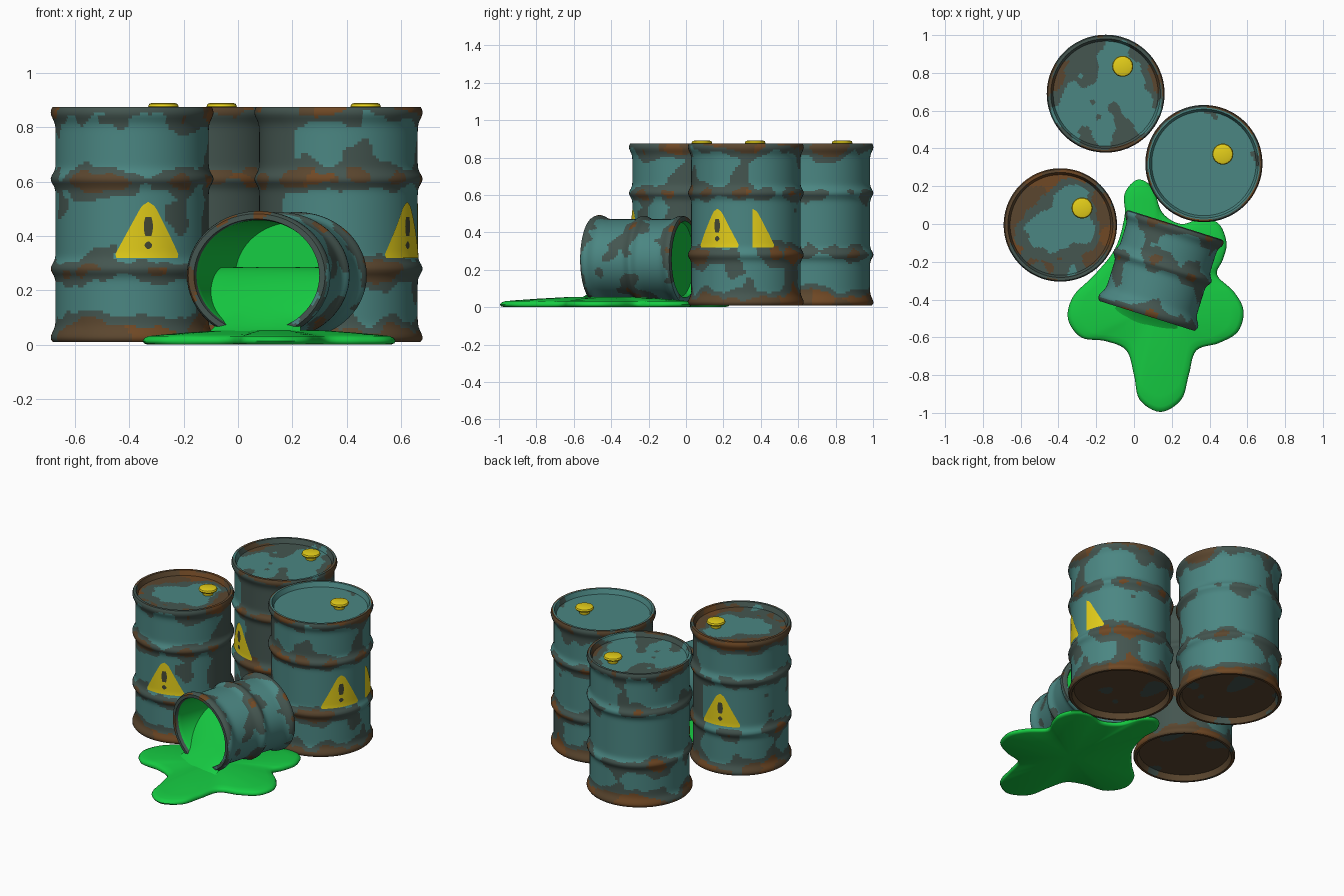
import bpy, bmesh, math
from mathutils import Vector, Matrix, noise

if "Cube" in bpy.data.objects:
    bpy.data.objects.remove(bpy.data.objects["Cube"])

def material(name, rgb):
    m = bpy.data.materials.new(name)
    m.diffuse_color = (*rgb, 1)
    m.use_nodes = True
    m.node_tree.nodes["Principled BSDF"].inputs["Base Color"].default_value = m.diffuse_color
    return m

TEAL, DIRT, RUST, ORANGE, YELLOW, GREEN, DARK = range(7)
MATS = [material("teal_paint", (0.07, 0.24, 0.225)), material("grey_dirt", (0.058, 0.092, 0.08)),
        material("brown_rust", (0.105, 0.062, 0.028)), material("orange_rust", (0.16, 0.065, 0.018)),
        material("yellow", (0.78, 0.62, 0.01)), material("green_slime", (0.008, 0.6, 0.055)),
        material("dark_mark", (0.06, 0.065, 0.035))]

def finish(name, bm, matrix=Matrix(), recalc=True, angle=40):
    if recalc:
        bmesh.ops.recalc_face_normals(bm, faces=bm.faces)
    me = bpy.data.meshes.new(name)
    bm.to_mesh(me)
    bm.free()
    for m in MATS:
        me.materials.append(m)
    me.transform(matrix)
    ob = bpy.data.objects.new(name, me)
    bpy.context.collection.objects.link(ob)
    bpy.ops.object.select_all(action='DESELECT')
    ob.select_set(True)
    bpy.context.view_layer.objects.active = ob
    bpy.ops.object.shade_smooth_by_angle(angle=math.radians(angle))
    return ob

def dense(profile, step=0.012):
    out = [profile[0]]
    for (r0, z0), (r1, z1) in zip(profile, profile[1:]):
        k = max(1, math.ceil(math.hypot(r1 - r0, z1 - z0) / step))
        out += [(r0 + (r1 - r0) * i / k, z0 + (z1 - z0) * i / k) for i in range(1, k + 1)]
    return out

def lathe(name, profile, rule, matrix=Matrix(), n=128):
    bm = bmesh.new()
    rings = []
    for r, z in profile:
        if r < 1e-4:
            rings.append([bm.verts.new((0, 0, z))] * n)
        else:
            rings.append([bm.verts.new((r * math.cos(t), r * math.sin(t), z))
                          for t in (2 * math.pi * i / n for i in range(n))])
    for a, b in zip(rings, rings[1:]):
        for i in range(n):
            j = (i + 1) % n
            f = bm.faces.new(list(dict.fromkeys([a[i], a[j], b[j], b[i]])))
            f.material_index = rule(f.calc_center_median())
    return finish(name, bm, matrix)

def bump(x, c, w):
    return math.exp(-((x - c) / w) ** 2)

def wear(p, bias, seed):
    """Teal paint, dirt border and rust, by position and noise."""
    q = p + Vector((seed * 7.3, seed * 3.1, seed * 5.7))
    v = bias + 0.55 * noise.noise(q * 6.5) + 0.22 * noise.noise(q * 15)
    if v > 0.58:
        return ORANGE if noise.noise(q * 5 + Vector((9, 4, 2))) > 0.12 else RUST
    return DIRT if v > 0.3 else TEAL

# Standing barrels
H, Z0 = 0.875, 0.01
def side_r(z, R):
    return (R - 0.018 + 0.018 * (bump(z, 0.28, 0.026) + bump(z, 0.61, 0.026))
            + 0.018 * (bump(z, 0.025, 0.022) ** 0.5 + bump(z, 0.855, 0.022) ** 0.5))

def plate(name, R, center, z0, z1, half, deg, lift, mat, lo=-1):
    """Thin plate wrapped on the barrel side."""
    bm = bmesh.new()
    rows, cols = 16, 10
    g = []
    for i in range(rows + 1):
        f = i / rows
        z = z0 + (z1 - z0) * f
        r = side_r(z, R) + lift
        row = []
        for j in range(cols + 1):
            u = lo + (1 - lo) * j / cols
            t = math.radians(deg) + u * half(f) / R
            row.append(bm.verts.new((center[0] + r * math.cos(t), center[1] + r * math.sin(t), z)))
        g.append(row)
    for i in range(rows):
        for j in range(cols):
            bm.faces.new((g[i][j], g[i][j + 1], g[i + 1][j + 1], g[i + 1][j])).material_index = mat
    finish(name, bm, recalc=False)

def triangle(f):
    round_low = 0.012 * max(0, 1 - f / 0.08) ** 2
    round_top = 0.016 * max(0, (f - 0.9) / 0.1) ** 2
    return 0.118 * (1 - f) + 0.018 - round_low - round_top

def barrel(name, center, R, bung, signs, seed, lid):
    prof = [(0, 0.045), (R - 0.035, 0.045), (R - 0.022, Z0), (R - 0.008, Z0)]
    prof += [(side_r(z, R), z) for z in (0.02 + 0.845 * i / 80 for i in range(81))]
    prof += [(R - 0.006, H), (R - 0.022, H), (R - 0.034, 0.845), (0, 0.845)]
    inward = (Vector((0.0, 0.2)) - Vector(center)).normalized()

    def rule(p):
        r = math.hypot(p.x, p.y)
        if p.z < 0.05 and r < R - 0.022:
            return DIRT if noise.noise(p * 6 + Vector((seed, 0, 0))) > 0.35 else RUST
        if p.z > 0.84 and r < R - 0.012:
            return wear(p, lid + 0.3 * bump(r, R - 0.03, 0.07), seed)
        facing = (p.x * inward.x + p.y * inward.y) / r
        front = 0.08 * max(0, -p.y / r)
        bias = (0.95 * bump(p.z, 0, 0.1) + 0.55 * bump(p.z, H, 0.075) + front
                + (0.42 + front) * (bump(p.z, 0.275, 0.055) + bump(p.z, 0.61, 0.05)))
        m = wear(p, bias, seed)
        return DIRT if m == TEAL and facing > 0.72 + 0.3 * noise.noise(p * 5) else m

    lathe(name, dense(prof), rule, Matrix.Translation((*center, 0)))
    # Bung cap
    cap = [(0, 0.84), (0.03, 0.84), (0.033, 0.866), (0.052, 0.87), (0.056, 0.878),
           (0.052, 0.887), (0.04, 0.891), (0, 0.891)]
    lathe(name + "_bung", cap, lambda p: YELLOW, Matrix.Translation((*bung, 0)), 18)
    # Warning signs with an exclamation mark
    for k, (deg, lo) in enumerate(signs):
        tag = f"{name}_sign_{k}"
        plate(tag, R, center, 0.32, 0.525, triangle, deg, 0.004, YELLOW, lo)
        if lo < 0:
            plate(tag + "_bar", R, center, 0.40, 0.47,
                  lambda f: 0.009 + 0.009 * math.sin(math.pi * min(1, f * 0.8 + 0.1)), deg, 0.006, DARK)
            plate(tag + "_dot", R, center, 0.352, 0.38,
                  lambda f: 0.003 + 0.012 * math.sin(math.pi * f), deg, 0.006, DARK)

barrel("left_barrel", (-0.39, -0.005), 0.30, (-0.275, 0.085), [(-78, -1), (100, -1)], 1, 0.24)
barrel("back_barrel", (-0.15, 0.69), 0.312, (-0.06, 0.835), [(-118, -1)], 2, 0.16)
barrel("right_barrel", (0.37, 0.32), 0.31, (0.47, 0.37), [(-31, -1), (7, 0)], 3, -0.25)

# Tipped half barrel, slightly squashed, slime coated inside
L = 0.505
RV = 0.86
axis, across = Vector((-0.30, -0.954, 0)), Vector((0.954, -0.30, 0))
back = Vector((0.22, -0.005, 0.255))
lay = Matrix.Translation(back) @ Matrix((across, (0, 0, RV), axis)).transposed().to_4x4()

def tip_r(z):
    return 0.25 + 0.022 * (bump(z, 0.23, 0.026) + bump(z, 0.02, 0.03)) + 0.026 * bump(z, L - 0.025, 0.035)

tip = [(0, 0.04), (0.228, 0.04), (0.236, L - 0.03), (0.242, L), (0.264, L)]
tip += [(tip_r(z), z) for z in (L - 0.01 - (L - 0.015) * i / 45 for i in range(46))]
tip += [(0.255, 0), (0.238, 0), (0.23, 0.025), (0, 0.025)]

def tip_rule(p):
    if math.hypot(p.x, p.y) < 0.2375:
        return GREEN
    bias = 0.3 * bump(p.z, 0.23, 0.06) + 0.42 * bump(p.z, L, 0.05) + 0.35 * bump(p.z, 0, 0.06)
    return wear(p, bias + 0.08, 5)

lathe("tipped_barrel", dense(tip), tip_rule, lay)

# Slime pouring out of the tipped barrel
bm = bmesh.new()
rows, cols = 30, 16
g = []
for i in range(rows + 1):
    s = 0.04 + (L + 0.09 - 0.04) * i / rows
    k = max(0, (s - 0.2) / (L + 0.09 - 0.2))
    z = 0.285 - 0.25 * k * k * (3 - 2 * k)
    h = (z - back.z) / (0.234 * RV)
    w = 0.234 * math.sqrt(max(0.05, 1 - h * h))
    if s > L - 0.06:
        w = max(w, 0.15 + 0.05 * (s - L + 0.06) / 0.15)
    if s > L - 0.02:
        w = min(w, 0.19)
    row = []
    for j in range(cols + 1):
        u = 2 * j / cols - 1
        p = back + axis * s + across * (u * w)
        p.z = z + 0.02 * k * (1 - u * u) * (1 - k) * 4 - 0.012 * u ** 4 * k
        row.append(bm.verts.new(p))
    g.append(row)
for i in range(rows):
    for j in range(cols):
        bm.faces.new((g[i][j], g[i + 1][j], g[i + 1][j + 1], g[i][j + 1])).material_index = GREEN
finish("pouring_slime", bm, recalc=False)

# Slime puddle with rounded lobes
pts = [(0.58, -0.46), (0.53, -0.36), (0.44, -0.27), (0.47, -0.19), (0.49, -0.10), (0.45, 0.0), (0.36, 0.03),
       (0.25, 0.0), (0.15, 0.06), (0.10, 0.19), (0.02, 0.235), (-0.05, 0.16), (-0.05, 0.04), (-0.1, -0.13),
       (-0.21, -0.27), (-0.32, -0.38), (-0.35, -0.5), (-0.28, -0.6), (-0.15, -0.62), (-0.04, -0.67),
       (0.0, -0.8), (0.03, -0.93), (0.14, -0.995), (0.25, -0.93), (0.29, -0.8), (0.33, -0.67), (0.45, -0.63),
       (0.55, -0.57)]
P = [Vector(p) for p in pts]
outline = []
for i in range(len(P)):
    a, b, c, d = (P[(i + k) % len(P)] for k in (-1, 0, 1, 2))
    for q in range(6):
        t = q / 6
        outline.append(0.5 * (2 * b + (c - a) * t + (2 * a - 5 * b + 4 * c - d) * t * t
                              + (3 * b - a - 3 * c + d) * t ** 3))
mid = Vector((0.13, -0.42))
bm = bmesh.new()
rings = []
for s, z in [(0.05, 0), (0.96, 0), (0.99, 0.005), (1, 0.014), (0.985, 0.025), (0.95, 0.032), (0.85, 0.037),
             (0.65, 0.045), (0.4, 0.053), (0.05, 0.055)]:
    rings.append([bm.verts.new((*(mid + (p - mid) * s), z)) for p in outline])
n = len(outline)
for a, b in zip(rings, rings[1:]):
    for i in range(n):
        bm.faces.new((a[i], a[(i + 1) % n], b[(i + 1) % n], b[i]))
bm.faces.new(rings[0])
bm.faces.new(rings[-1])
for f in bm.faces:
    f.material_index = GREEN
finish("slime_puddle", bm, angle=60)
